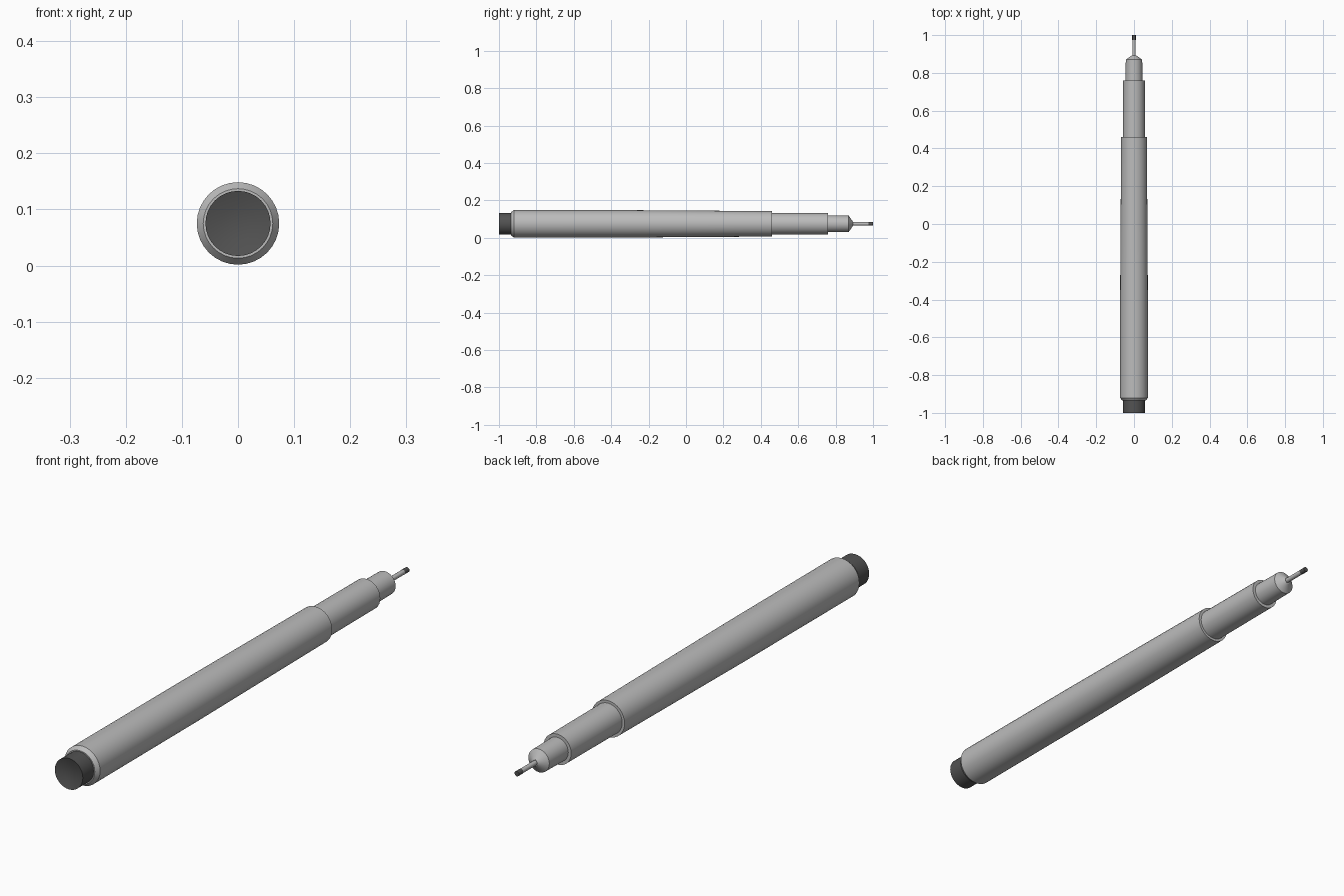
import bpy, math

cube = bpy.data.objects.get("Cube")
if cube:
    bpy.data.objects.remove(cube, do_unlink=True)

AXIS_Z = 0.075
SIDES = 32


def material(name, value):
    m = bpy.data.materials.new(name)
    m.use_nodes = True
    colour = (value, value, value, 1)
    m.diffuse_color = colour
    m.node_tree.nodes["Principled BSDF"].inputs["Base Color"].default_value = colour
    return m


grey = material("light grey", 0.5)
dark = material("dark grey", 0.085)


def lathe(name, profile, mat, sides=SIDES):
    """Spin (y, radius) points round the long axis; zero radius is a pole."""
    verts, rings, faces = [], [], []
    for y, r in profile:
        n = sides if r > 0 else 1
        rings.append(range(len(verts), len(verts) + n))
        for i in range(n):
            a = math.tau * i / sides
            verts.append((r * math.sin(a), y, AXIS_Z + r * math.cos(a)))
    for a, b in zip(rings, rings[1:]):
        for i in range(sides):
            j = (i + 1) % sides
            quad = [a[i % len(a)], a[j % len(a)], b[j % len(b)], b[i % len(b)]]
            faces.append(list(dict.fromkeys(quad)))
    mesh = bpy.data.meshes.new(name)
    mesh.from_pydata(verts, [], faces)
    mesh.materials.append(mat)
    obj = bpy.data.objects.new(name, mesh)
    bpy.context.collection.objects.link(obj)
    bpy.ops.object.select_all(action="DESELECT")
    obj.select_set(True)
    bpy.context.view_layer.objects.active = obj
    bpy.ops.object.shade_smooth_by_angle(angle=math.radians(30))
    return obj


# Push button with a shallow dished end
lathe("end_button", [(-0.99, 0), (-0.992, 0.03), (-1, 0.058),
                     (-0.92, 0.058), (-0.92, 0)], dark)

# Long, slightly tapering barrel with a chamfered rear edge
lathe("barrel", [(-0.935, 0), (-0.935, 0.062), (-0.92, 0.0735),
                 (-0.3, 0.073), (0.46, 0.068), (0.46, 0)], grey)

# Stepped grip and nose
lathe("grip", [(0.45, 0), (0.45, 0.058), (0.76, 0.057), (0.76, 0)], grey)
lathe("nose", [(0.75, 0), (0.75, 0.045), (0.87, 0.0435),
               (0.892, 0.012), (0.892, 0)], grey)

# Thin guide tube with the writing point
lathe("guide_tube", [(0.88, 0), (0.88, 0.009), (0.98, 0.009), (0.98, 0)], grey, 16)
lathe("writing_point", [(0.975, 0), (0.975, 0.0095), (1, 0.0095), (1, 0)], dark, 16)
